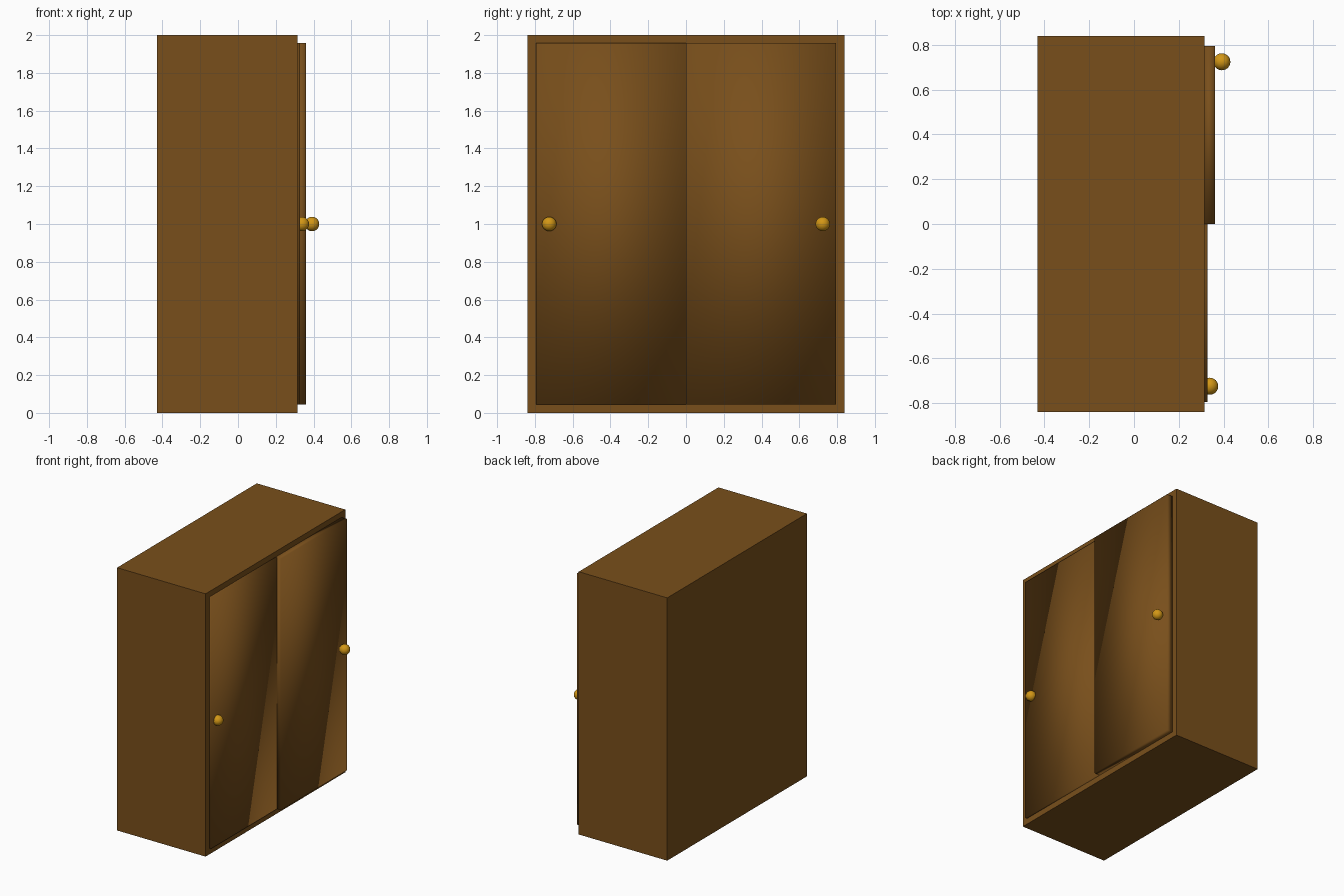
import bpy

if "Cube" in bpy.data.objects:
    bpy.data.objects.remove(bpy.data.objects["Cube"])


def material(name, rgb):
    m = bpy.data.materials.new(name)
    m.diffuse_color = (*rgb, 1)
    m.use_nodes = True
    m.node_tree.nodes["Principled BSDF"].inputs["Base Color"].default_value = m.diffuse_color
    return m


WOOD = material("brown_wood", (0.19, 0.078, 0.011))
BRASS = material("brass", (0.65, 0.31, 0.008))

X0, X1 = -0.43, 0.315      # carcass back and front planes
W, H, T = 0.84, 2.0, 0.045  # half width, height, board thickness


def box(name, x, y, z):
    """Box from (min, max) ranges on each axis."""
    bpy.ops.mesh.primitive_cube_add(
        size=1, location=[(a + b) / 2 for a, b in (x, y, z)])
    o = bpy.context.object
    o.name = name
    o.scale = [b - a for a, b in (x, y, z)]
    bpy.ops.object.transform_apply(location=False, rotation=False, scale=True)
    o.data.materials.append(WOOD)
    return o


# Carcass: one block hollowed from the door side by pushing the inset face back
body = box("cabinet_body", (X0, X1), (-W, W), (0, H))
bpy.ops.object.mode_set(mode='EDIT')
import bmesh
bm = bmesh.from_edit_mesh(body.data)
front = max(bm.faces, key=lambda f: f.calc_center_median().x)
bmesh.ops.inset_region(bm, faces=[front], thickness=T, use_even_offset=True)
pushed = bmesh.ops.extrude_discrete_faces(bm, faces=[front])["faces"]
bmesh.ops.translate(bm, verts=pushed[0].verts, vec=(X0 + T - X1, 0, 0))
bmesh.ops.remove_doubles(bm, verts=bm.verts, dist=1e-5)
bmesh.ops.recalc_face_normals(bm, faces=bm.faces)
bmesh.update_edit_mesh(body.data)
bpy.ops.object.mode_set(mode='OBJECT')

# Sliding doors on staggered tracks, each with a round knob near its outer edge
for side, sign, back, face, knob_x in (("left", -1, 0.29, 0.328, 0.338),
                                       ("right", 1, 0.312, 0.361, 0.392)):
    door = box(side + "_sliding_door", (back, face),
               sorted((0, sign * (W - T))), (T, H - T + 0.003))
    bpy.ops.object.shade_smooth()

    bpy.ops.mesh.primitive_uv_sphere_add(
        segments=32, ring_count=16, radius=0.038,
        location=(knob_x, sign * 0.724, 1.0))
    knob = bpy.context.object
    knob.name = side + "_door_knob"
    knob.data.materials.append(BRASS)
    bpy.ops.object.shade_smooth()
